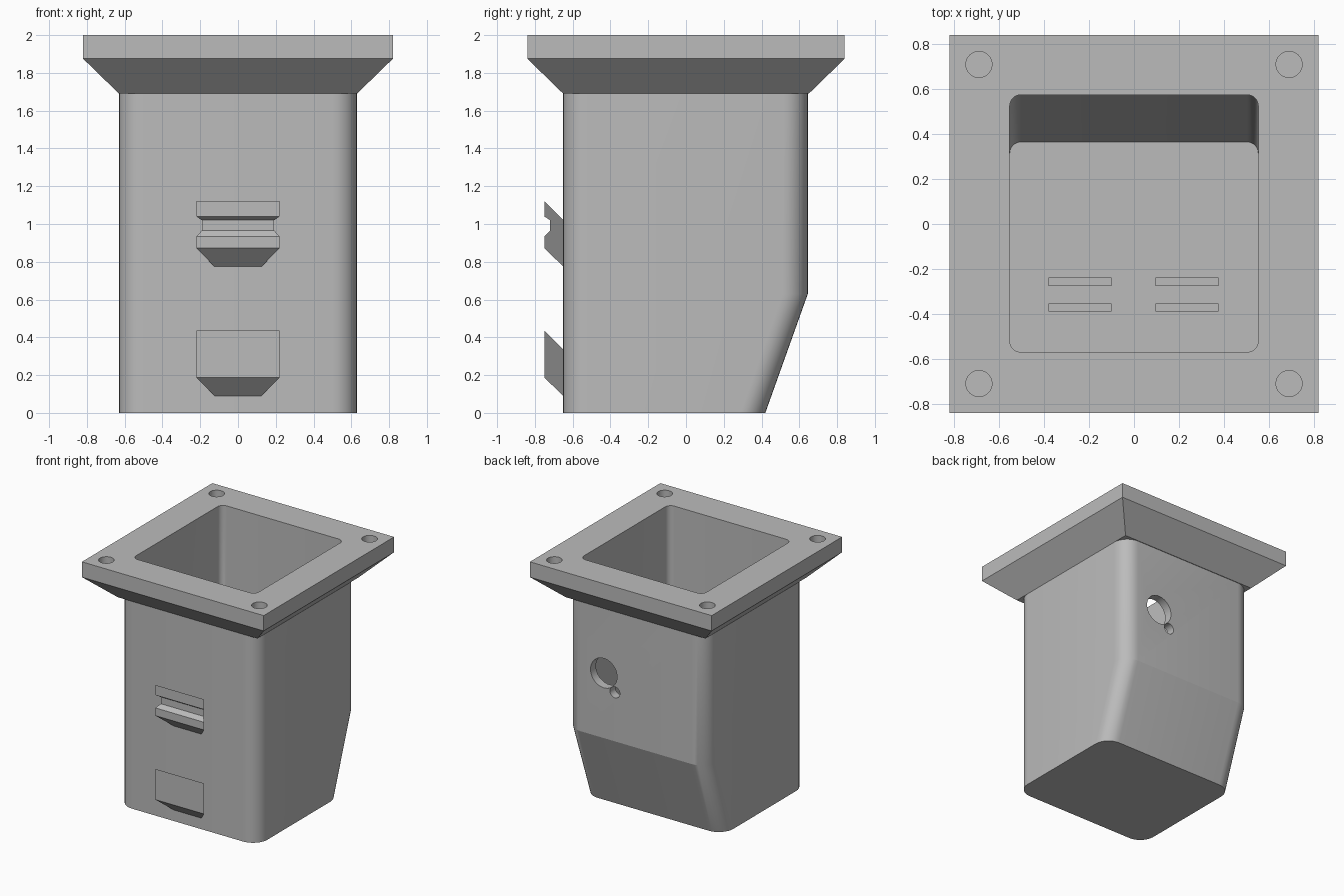
import bpy, math

cube = bpy.data.objects.get("Cube")
if cube:
    bpy.data.objects.remove(cube, do_unlink=True)

grey = bpy.data.materials.new("plain_grey")
grey.use_nodes = True
grey.diffuse_color = (0.5, 0.5, 0.5, 1)
grey.node_tree.nodes["Principled BSDF"].inputs["Base Color"].default_value = (0.5, 0.5, 0.5, 1)


def loft(name, rings):
    """Closed solid through rings with equal point counts."""
    n = len(rings[0])
    verts = [p for ring in rings for p in ring]
    faces = [list(range(n))[::-1], [len(verts) - n + i for i in range(n)]]
    for k in range(len(rings) - 1):
        for i in range(n):
            j = (i + 1) % n
            faces.append([k * n + i, k * n + j, (k + 1) * n + j, (k + 1) * n + i])
    mesh = bpy.data.meshes.new(name)
    mesh.from_pydata(verts, [], faces)
    mesh.materials.append(grey)
    obj = bpy.data.objects.new(name, mesh)
    bpy.context.collection.objects.link(obj)
    return obj


def rounded(hx, y0, y1, z, r, steps=8):
    """Horizontal rounded rectangle, counter-clockwise."""
    ring = []
    corners = [(hx - r, y1 - r), (r - hx, y1 - r), (r - hx, y0 + r), (hx - r, y0 + r)]
    for q, (cx, cy) in enumerate(corners):
        for s in range(steps + 1):
            a = math.pi / 2 * (q + s / steps)
            ring.append((cx + r * math.cos(a), cy + r * math.sin(a), z))
    return ring


def rect(x0, x1, y0, y1, z):
    return [(x0, y0, z), (x1, y0, z), (x1, y1, z), (x0, y1, z)]


def upright(hx, y, z0, z1):
    """Upright rectangle facing the front."""
    return [(-hx, y, z0), (-hx, y, z1), (hx, y, z1), (hx, y, z0)]


def cylinder(name, r, loc, depth, rot=(0, 0, 0)):
    bpy.ops.mesh.primitive_cylinder_add(vertices=40, radius=r, depth=depth, location=loc, rotation=rot)
    obj = bpy.context.object
    obj.name = name
    obj.data.materials.append(grey)
    return obj


def combine(target, tool, operation):
    """Boolean the tool into the target and remove the tool."""
    mod = target.modifiers.new("boolean", "BOOLEAN")
    mod.operation, mod.solver, mod.object = operation, "EXACT", tool
    bpy.context.view_layer.objects.active = target
    bpy.ops.object.modifier_apply(modifier=mod.name)
    bpy.data.objects.remove(tool, do_unlink=True)


# Housing with sloped lower back, joined to the flared square flange
housing = loft("housing", [rounded(0.63, -0.65, y, z, 0.13)
                           for y, z in ((0.42, 0), (0.645, 0.63), (0.645, 1.8))])
flange = loft("flange", [rect(-x, x, -y, y, z)
                         for x, y, z in ((0.63, 0.65, 1.69), (0.82, 0.84, 1.875), (0.82, 0.84, 2))])
combine(housing, flange, "UNION")

# Open cavity following the outer shape
cavity = loft("cavity_cutter", [rounded(0.553, -0.57, y, z, 0.05)
                                for y, z in ((0.365, 0.08), (0.575, 0.66), (0.575, 2.1))])
combine(housing, cavity, "DIFFERENCE")

# Blind screw holes in the flange corners
for sx in (-1, 1):
    for sy in (-1, 1):
        combine(housing, cylinder("screw_cutter", 0.058, (sx * 0.69, sy * 0.71, 2), 0.25), "DIFFERENCE")

# Cable hole and small indicator hole through the back wall
for r, x, z in ((0.12, 0.29, 1.16), (0.045, 0.19, 1.03)):
    combine(housing, cylinder("back_cutter", r, (x, 0.62, z), 0.3, (math.pi / 2, 0, 0)), "DIFFERENCE")

# Flared hooks on the front
hooks = []
for name, z in (("upper_hook", 0.775), ("lower_hook", 0.09)):
    hooks.append(loft(name, [upright(0.125, -0.65, z, z + 0.247),
                             upright(0.22, -0.75, z + 0.097, z + 0.347)]))

# Horizontal groove across the upper hook
groove = loft("groove_cutter", [[(x, -0.72, 0.965), (x, -0.72, 1.02), (x, -0.77, 1.053), (x, -0.77, 0.915)]
                                for x in (-0.4, 0.4)])
combine(hooks[0], groove, "DIFFERENCE")

# Paired board-holding ribs on the cavity floor
ribs = []
for side, x0, x1 in (("right", -0.38, -0.1), ("left", 0.095, 0.375)):
    for row, y in (("front", -0.39), ("rear", -0.275)):
        ribs.append(loft(f"{side}_{row}_rib", [rect(x0, x1, y, y + 0.036, z) for z in (0.07, 0.2)]))

# Consistent normals and smooth rounded corners
for obj in [housing] + hooks + ribs:
    bpy.ops.object.select_all(action="DESELECT")
    obj.select_set(True)
    bpy.context.view_layer.objects.active = obj
    bpy.ops.object.mode_set(mode="EDIT")
    bpy.ops.mesh.select_all(action="SELECT")
    bpy.ops.mesh.normals_make_consistent(inside=False)
    bpy.ops.object.mode_set(mode="OBJECT")
    bpy.ops.object.shade_smooth_by_angle(angle=math.radians(18))
